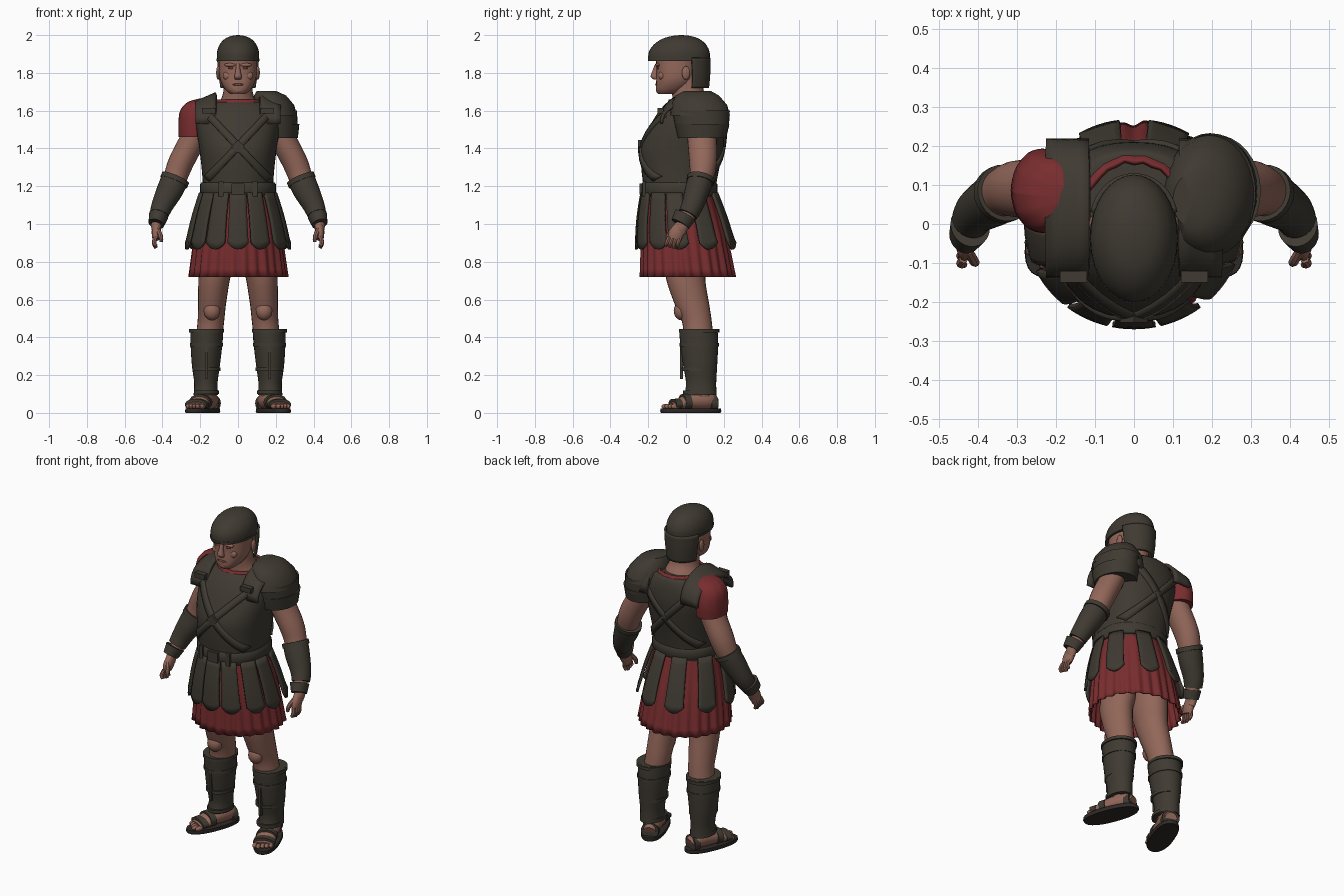
import bpy, bmesh
from math import sin, cos, pi, radians, copysign
from mathutils import Vector, Matrix

if "Cube" in bpy.data.objects:
    bpy.data.objects.remove(bpy.data.objects["Cube"])


def material(name, rgb):
    m = bpy.data.materials.new(name)
    m.use_nodes = True
    m.diffuse_color = (*rgb, 1)
    m.node_tree.nodes["Principled BSDF"].inputs["Base Color"].default_value = (*rgb, 1)
    return m


LEATHER = material("dark leather", (.05, .043, .032))
SOLE = material("black sole", (.028, .023, .02))
SKIN = material("tanned skin", (.29, .135, .1))
RED = material("red cloth", (.19, .026, .028))
LIP = material("lip brown", (.17, .065, .05))
made = []


def finish(name, bm, mat, pair=False, thick=0, place=None):
    bmesh.ops.remove_doubles(bm, verts=bm.verts, dist=.0002)
    bmesh.ops.recalc_face_normals(bm, faces=bm.faces)
    me = bpy.data.meshes.new(name)
    bm.to_mesh(me)
    bm.free()
    me.materials.append(mat)
    if place:
        me.transform(place)
    ob = bpy.data.objects.new(name, me)
    bpy.context.collection.objects.link(ob)
    if thick:
        s = ob.modifiers.new("Thickness", "SOLIDIFY")
        s.thickness, s.offset = thick, 0
    if pair:
        ob.modifiers.new("Other side", "MIRROR")
    made.append(ob)
    return ob


def surface(name, fn, nu, nv, mat, **kw):
    """Grid of fn(i, j) points."""
    bm = bmesh.new()
    g = [[bm.verts.new(fn(i, j)) for i in range(nu + 1)] for j in range(nv + 1)]
    for j in range(nv):
        for i in range(nu):
            bm.faces.new((g[j][i], g[j][i + 1], g[j + 1][i + 1], g[j + 1][i]))
    return finish(name, bm, mat, **kw)


def spline(rows, t):
    """Smooth curve through rows; t counts rows."""
    i = min(int(t), len(rows) - 2)
    f = t - i
    a, b, c, d = (rows[min(max(k, 0), len(rows) - 1)] for k in (i - 1, i, i + 1, i + 2))
    return b + (c - a) * (f / 2) + (a * 2 - b * 5 + c * 4 - d) * (f * f / 2) + (b * 3 - a - c * 3 + d) * (f ** 3 / 2)


def loft(name, rows, mat, n=24, k=4, arc=(0, 360), p=2, follow=False, caps=True, pleat=(0, 0), **kw):
    """Skin over ellipses (x, y, z, rx, ry), level or following the path."""
    rows = [Vector(r) for r in rows]
    m = (len(rows) - 1) * k
    rings = [spline(rows, j / k) for j in range(m + 1)]
    axes = []
    for j in range(m + 1):
        u, v = Vector((1, 0, 0)), Vector((0, 1, 0))
        if follow:
            t = (rings[min(j + 1, m)] - rings[max(j - 1, 0)]).to_3d().normalized()
            u = (u - t * u.dot(t)).normalized()
            v = t.cross(u)
        axes.append((u, v, j / m))
    if caps:
        ends = [Vector((*r[:3], 0, 0)) for r in (rings[0], rings[-1])]
        rings = [ends[0]] + rings + [ends[1]]
        axes = axes[:1] + axes + axes[-1:]

    def point(i, j):
        a = radians(arc[0] + (arc[1] - arc[0]) * i / n)
        c, s = (copysign(abs(w) ** (2 / p), w) for w in (cos(a), sin(a)))
        r, (u, v, w) = rings[j], axes[j]
        f = 1 + pleat[1] * w * (cos(pleat[0] * a) + .4 * sin(pleat[0] * a / 2 + 1))
        return r.to_3d() + u * (c * r[3] * f) + v * (s * r[4] * f)
    return surface(name, point, n, len(rings) - 1, mat, **kw)


def blob(name, loc, size, mat, **kw):
    bm = bmesh.new()
    bmesh.ops.create_uvsphere(bm, u_segments=14, v_segments=8, radius=1)
    bm.transform(Matrix.Translation(loc) @ Matrix.Diagonal((*size, 1)))
    return finish(name, bm, mat, **kw)


def box(name, loc, size, mat, turn=0, **kw):
    bm = bmesh.new()
    bmesh.ops.create_cube(bm, size=1)
    bm.transform(Matrix.Translation(loc) @ Matrix.Rotation(turn, 4, "Y") @ Matrix.Diagonal((*size, 1)))
    return finish(name, bm, mat, **kw)


# Head and face
loft("neck", [(0, .04, 1.57, .14, .12), (0, .03, 1.64, .1, .1), (0, .01, 1.7, .078, .085), (0, 0, 1.8, .075, .085)], SKIN)
loft("head", [(0, -.097, 1.688, .04, .05), (0, -.08, 1.71, .066, .078), (0, -.06, 1.75, .09, .098),
              (0, -.05, 1.8, .1, .106), (0, -.05, 1.89, .1, .11)], SKIN, n=32, p=2.3)
loft("nose", [(0, -.152, 1.85, .01, .01), (0, -.162, 1.81, .013, .016), (0, -.167, 1.78, .02, .02),
              (0, -.158, 1.765, .016, .012)], SKIN, n=12)
blob("ears", (.105, .0, 1.8), (.011, .022, .036), SKIN, pair=True)
blob("brows", (.04, -.149, 1.842), (.034, .013, .01), SKIN, pair=True)
blob("cheeks", (.055, -.128, 1.785), (.026, .018, .024), SKIN, pair=True)
blob("eyes", (.038, -.149, 1.825), (.016, .008, .006), LIP, pair=True)
blob("mouth", (0, -.157, 1.738), (.032, .006, .006), LIP)
blob("chin", (0, -.143, 1.708), (.028, .016, .017), SKIN)

# Helmet with neck guard
loft("helmet", [(0, -.037, 1.865, .112, .163), (0, -.036, 1.91, .111, .161), (0, -.032, 1.95, .097, .138),
                (0, -.028, 1.98, .07, .098), (0, -.025, 1.995, .036, .05), (0, -.025, 2, .004, .005)], LEATHER, n=32)
loft("helmet_rim", [(0, -.037, 1.862, .114, .165), (0, -.037, 1.875, .114, .165)], LEATHER, n=32, k=1)
loft("neck_guard", [(0, .01, 1.72, .088, .105), (0, .01, 1.8, .1, .112), (0, .005, 1.88, .107, .118)],
     LEATHER, arc=(12, 168), caps=False, thick=.014)

# Cuirass, collar and belt
torso = loft("cuirass", [(0, -.035, 1.14, .185, .185), (0, -.033, 1.22, .187, .195), (0, -.03, 1.3, .193, .207),
                         (0, -.02, 1.4, .205, .218), (0, .005, 1.5, .22, .205), (0, .025, 1.58, .215, .18),
                         (0, .04, 1.635, .165, .15), (0, .04, 1.645, .135, .13)], LEATHER, n=40, p=2.3)
loft("collar", [(0, .04, 1.63, .145, .14), (0, .038, 1.655, .122, .122)], RED, n=32, caps=False, thick=.012, pleat=(14, .03))
loft("belt", [(0, -.035, z, r, r) for z, r in ((1.15, .194), (1.16, .201), (1.21, .201), (1.22, .194))],
     LEATHER, n=40, k=1, p=2.2)
box("belt_buckle", (0, -.238, 1.185), (.07, .016, .06), LEATHER)
box("belt_studs", (.09, -.222, 1.185), (.025, .016, .08), LEATHER, pair=True)


def strap(name, a, b, side):
    """Flat band in x and z, wrapped on the cuirass."""
    a, b = (Vector((q[0], side * .5, q[1])) for q in (a, b))
    w = (b - a).cross(Vector((0, 1, 0))).normalized() * .019
    ob = surface(name, lambda i, j: a.lerp(b, j / 24) + w * (i - 1), 2, 24, LEATHER)
    s = ob.modifiers.new("Wrap", "SHRINKWRAP")
    s.target, s.wrap_method = torso, "PROJECT"
    s.use_project_y, s.use_project_x, s.use_project_z = True, False, False
    s.use_negative_direction = s.use_positive_direction = True
    s.cull_face = "BACK"
    t = ob.modifiers.new("Thickness", "SOLIDIFY")
    t.thickness, t.offset = .022, 0


for side, label in ((-1, "front"), (1, "back")):
    for x in (-.16, .16):
        strap(f"{label}_cross_strap", (x, 1.58), (-x, 1.24), side)
box("chest_clasp", (0, -.242, 1.41), (.05, .022, .05), LEATHER, turn=pi / 4)

# Shoulders: sleeves, straps and one layered guard
surface("shoulder_straps", lambda i, j: (.115 + .11 * i / 4, .04 - .17 * cos(pi * j / 16),
                                         1.53 + (.16 - .012 * i) * sin(pi * j / 16) ** .8),
        4, 16, LEATHER, thick=.018, pair=True)
box("strap_buckles", (.155, -.135, 1.6), (.07, .03, .03), LEATHER, pair=True)
loft("sleeves", [(.235, .085, 1.46, .08, .105), (.235, .085, 1.53, .08, .108), (.225, .08, 1.6, .08, .1),
                 (.2, .075, 1.645, .065, .075), (.18, .07, 1.665, .02, .03)], RED, n=40, pleat=(11, .025), pair=True)
loft("shoulder_guard", [(.205, .085, 1.455, .112, .128), (.205, .085, 1.53, .12, .145), (.205, .085, 1.53, .105, .13),
                        (.205, .085, 1.51, .112, .142), (.2, .08, 1.6, .112, .152), (.2, .08, 1.59, .1, .14),
                        (.195, .075, 1.575, .118, .158), (.185, .07, 1.63, .112, .148), (.17, .06, 1.68, .085, .115),
                        (.15, .06, 1.705, .05, .07)], LEATHER, n=32, k=1)

# Arms, bracers and hands
loft("arms", [(.19, .08, 1.6, .07, .08), (.235, .085, 1.46, .068, .078), (.3, .09, 1.33, .067, .073), (.335, .08, 1.24, .062, .062),
              (.39, .04, 1.11, .05, .05), (.43, -.015, 1.0, .03, .036), (.432, -.035, .96, .022, .036)],
     SKIN, follow=True, pair=True)
loft("bracers", [(.333, .078, 1.24, .071, .068), (.36, .06, 1.18, .07, .066), (.4, .035, 1.1, .058, .058),
                 (.418, .01, 1.05, .05, .052)], LEATHER, follow=True, pair=True)
loft("bracer_rims", [(.33, .08, 1.245, .077, .074), (.34, .075, 1.222, .077, .074)], LEATHER, k=1, follow=True, pair=True)
loft("wrist_cuffs", [(.42, -.005, 1.045, .052, .06), (.433, -.03, 1.0, .042, .052)], LEATHER, follow=True, pair=True)
loft("palms", [(.43, -.025, .99, .024, .034), (.433, -.05, .95, .024, .04), (.435, -.06, .92, .018, .036)],
     SKIN, n=16, follow=True, pair=True)
for f in range(4):
    y = -.03 - .02 * f
    loft("fingers", [(.437, y, .93, .012, .011), (.444, y - .012, .9, .012, .011), (.434, y - .015, .872 + .006 * abs(f - 1), .009, .008)],
         SKIN, n=8, follow=True, pair=True)
loft("thumbs", [(.425, -.07, .97, .013, .013), (.41, -.095, .935, .013, .013), (.405, -.1, .905, .009, .009)],
     SKIN, n=8, follow=True, pair=True)

# Pleated skirt with hanging leather strips
loft("skirt", [(0, -.03, 1.17, .18, .175), (0, -.01, .95, .225, .22), (0, .01, .72, .255, .245)],
     RED, n=200, caps=False, pleat=(26, .03), thick=.006)


def strip(angle, w=.053):
    a0 = radians(angle)

    def point(i, j):
        t, s = j / 8, (i - 3) / 3
        r = .2 + .075 * t + .008 * sin(pi * t)
        a = a0 + s * w * (.8 + .25 * t) / r
        drop = .3 * t - .035 * t ** 6 * s * s
        return cos(a) * r, -.035 * (1 - t) + sin(a) * (r - .012 * t), 1.165 - drop
    surface("skirt_strip", point, 6, 8, LEATHER, thick=.014)


for angle in (-90, -116, -142, -170, -64, -34, -8, 28, 71, 109, 150):
    strip(angle)

# Legs and greaves
loft("legs", [(.1, 0, 1.1, .095, .12), (.115, 0, .8, .09, .112), (.127, 0, .7, .083, .103), (.137, .03, .58, .074, .092),
              (.145, .06, .47, .07, .078), (.165, .07, .3, .07, .08), (.168, .08, .06, .042, .05)], SKIN, pair=True)
blob("kneecaps", (.138, -.025, .54), (.045, .04, .05), SKIN, pair=True)
loft("greaves", [(.165, .065, .445, .088, .102), (.167, .07, .36, .084, .1), (.17, .075, .25, .074, .09),
                 (.17, .08, .16, .062, .08), (.17, .077, .095, .065, .085)], LEATHER, n=28, pair=True)
for z, rx, ry in ((.435, .093, .107), (.36, .088, .104), (.23, .075, .091), (.11, .067, .086)):
    loft("greave_bands", [(.167, .07, z - .009, rx, ry), (.167, .07, z + .009, rx, ry)], LEATHER, n=28, k=1, pair=True)
box("greave_ridges", (.168, -.024, .3), (.014, .016, .24), LEATHER, pair=True)

# Feet and sandals, turned outward
turn = Matrix.Translation((.187, .025, 0)) @ Matrix.Rotation(radians(21), 4, "Z")
foot = dict(pair=True, place=turn)
loft("sandal_soles", [(0, 0, z, r, r + .1) for z, r in ((0, .066), (.008, .07), (.022, .068))], SOLE, n=32, k=1, p=2.3, **foot)
loft("feet", [(0, .14, .05, .034, .03), (0, .09, .065, .05, .05), (0, 0, .06, .052, .045), (0, -.07, .045, .058, .028),
              (0, -.11, .036, .052, .018)], SKIN, follow=True, **foot)
for i in range(5):
    x = -.046 + .022 * i
    blob("toes", (x, -.132 + .02 * abs(i - 1) / 2, .034), (.0125, .026, .014), SKIN, **foot)
for name, y, h, w, ry in (("toe_straps", -.085, .044, .062, .03), ("instep_straps", -.03, .055, .06, .044), ("heel_cups", .12, .05, .05, .048)):
    loft(name, [(0, y + .018, h + .002, w, ry), (0, y - .018, h, w, ry)], LEATHER, k=2, follow=True, **foot)

# Smooth shading with sharp edges kept
bpy.ops.object.select_all(action="DESELECT")
for ob in made:
    ob.select_set(True)
bpy.context.view_layer.objects.active = torso
bpy.ops.object.shade_smooth_by_angle(angle=radians(40))
